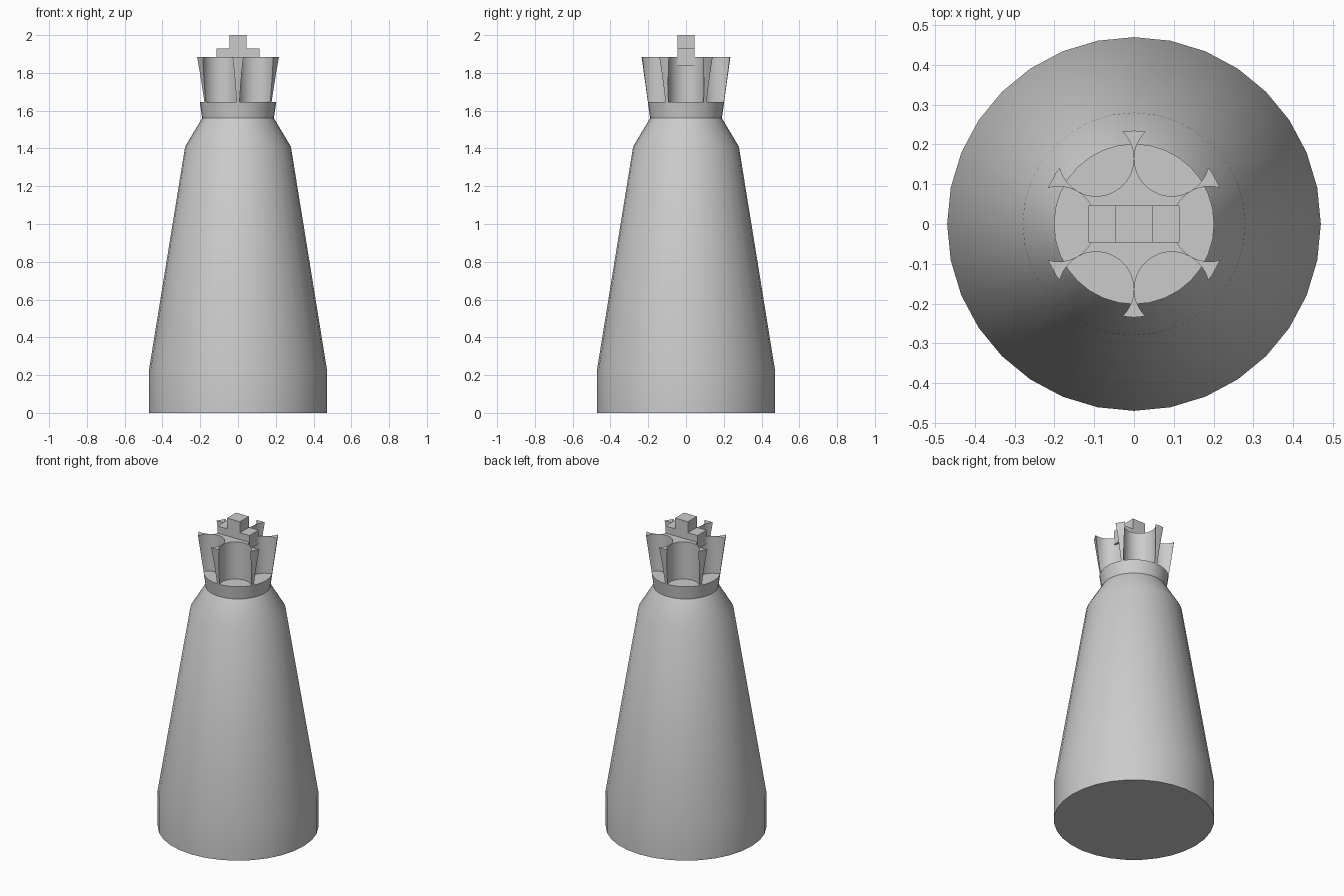
import bpy, bmesh
from math import sin, cos, radians, tau
from mathutils import Matrix

if "Cube" in bpy.data.objects:
    bpy.data.objects.remove(bpy.data.objects["Cube"], do_unlink=True)

SIDES = 32
grey = bpy.data.materials.new("plain grey")
grey.use_nodes = True
COLOUR = (0.6, 0.6, 0.6, 1)
grey.diffuse_color = COLOUR
grey.node_tree.nodes["Principled BSDF"].inputs["Base Color"].default_value = COLOUR


def finish(name, bm):
    bmesh.ops.recalc_face_normals(bm, faces=bm.faces)
    mesh = bpy.data.meshes.new(name)
    bm.to_mesh(mesh)
    bm.free()
    mesh.materials.append(grey)
    obj = bpy.data.objects.new(name, mesh)
    bpy.context.collection.objects.link(obj)
    return obj


def lathe(name, profile, cap_top=True):
    """Turn (radius, height) points around the z axis."""
    bm = bmesh.new()
    rings = [[bm.verts.new((r * cos(tau * i / SIDES), r * sin(tau * i / SIDES), z))
              for i in range(SIDES)] for r, z in profile]
    for low, high in zip(rings, rings[1:]):
        for i in range(SIDES):
            j = (i + 1) % SIDES
            bm.faces.new((low[i], low[j], high[j], high[i]))
    bm.faces.new(rings[0])
    if cap_top:
        bm.faces.new(rings[-1])
    return finish(name, bm)


def box(name, size, centre):
    bm = bmesh.new()
    bmesh.ops.create_cube(bm, size=1, matrix=Matrix.Translation(centre) @ Matrix.Diagonal((*size, 1)))
    return finish(name, bm)


def smooth(obj):
    bpy.ops.object.select_all(action="DESELECT")
    obj.select_set(True)
    bpy.context.view_layer.objects.active = obj
    bpy.ops.object.shade_smooth_by_angle(angle=radians(30))


# Tapered body, open where the crown sits on it
body = lathe("body", [(0.47, 0), (0.47, 0.235), (0.28, 1.41), (0.19, 1.56)], cap_top=False)

# Flared crown with a collar at its foot
crown = lathe("crown", [(0.19, 1.56), (0.235, 1.885)])

# Six round notches leave six prongs around a fluted hub
bm = bmesh.new()
for k in range(6):
    a = tau * k / 6
    place = Matrix.Translation((0.19 * cos(a), 0.19 * sin(a), 1.845)) @ Matrix.Rotation(a, 4, "Z")
    bmesh.ops.create_cone(bm, cap_ends=True, segments=48, radius1=0.0945, radius2=0.0945,
                          depth=0.4, matrix=place)
notches = finish("notch_cutter", bm)
notches.hide_render = True
cut = crown.modifiers.new("notches", "BOOLEAN")
cut.operation = "DIFFERENCE"
cut.solver = "EXACT"
cut.object = notches
bpy.context.view_layer.objects.active = crown
bpy.ops.object.modifier_apply(modifier=cut.name)
bpy.data.objects.remove(notches, do_unlink=True)

for part in (body, crown):
    smooth(part)

# Cross: a bar let into the hub and a block on top
box("cross_bar", (0.23, 0.092, 0.09), (0, 0, 1.885))
box("cross_top", (0.092, 0.092, 0.07), (0, 0, 1.965))
